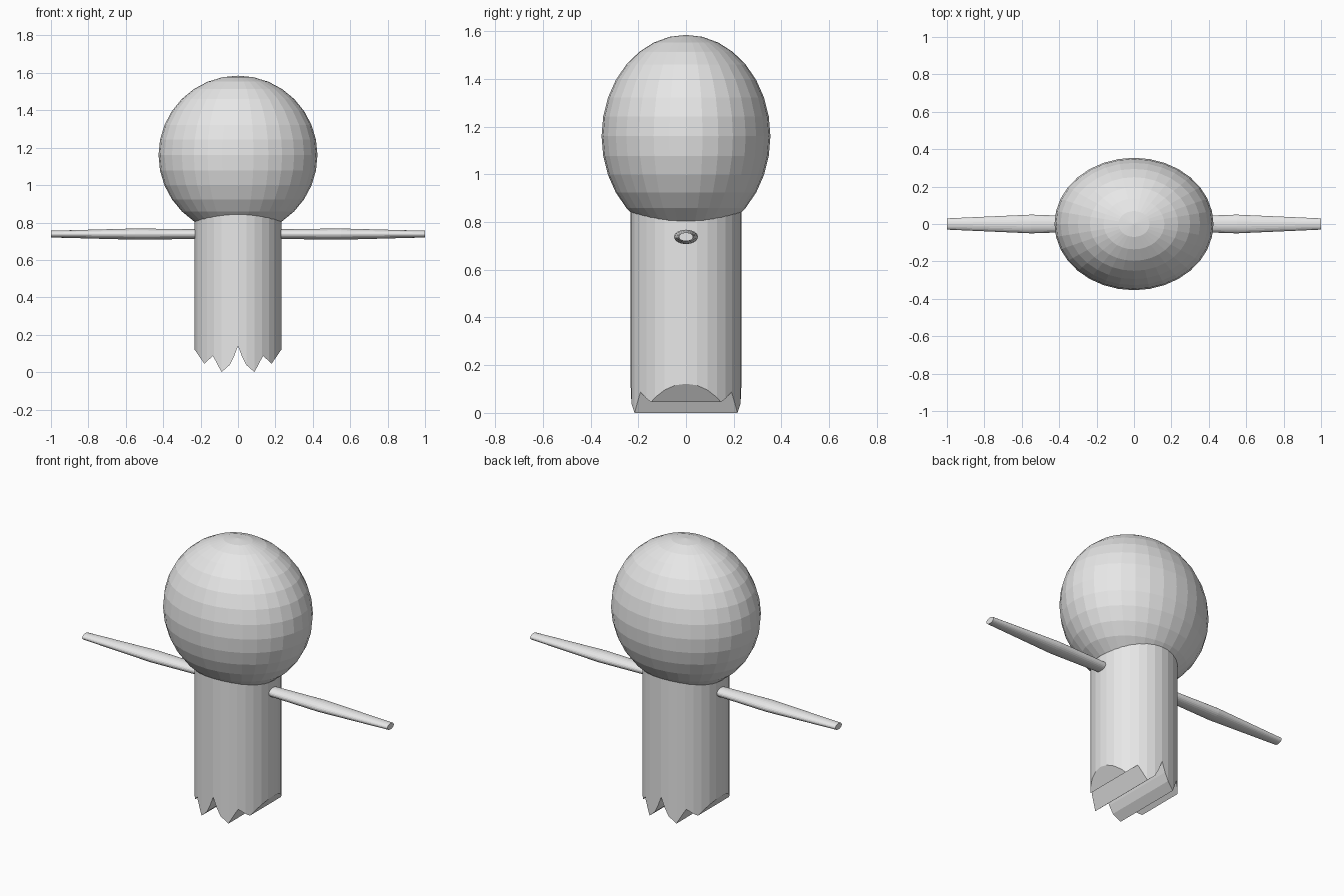
import bpy, bmesh, math
from mathutils import Matrix

if "Cube" in bpy.data.objects:
    bpy.data.objects.remove(bpy.data.objects["Cube"])

grey = bpy.data.materials.new("plain grey")
grey.diffuse_color = (0.8, 0.8, 0.8, 1)
grey.use_nodes = True
grey.node_tree.nodes["Principled BSDF"].inputs["Base Color"].default_value = grey.diffuse_color


def make(name, bm):
    bmesh.ops.recalc_face_normals(bm, faces=bm.faces)
    mesh = bpy.data.meshes.new(name)
    bm.to_mesh(mesh)
    bm.free()
    mesh.materials.append(grey)
    obj = bpy.data.objects.new(name, mesh)
    bpy.context.collection.objects.link(obj)
    return obj


# Head: faceted ellipsoid
bm = bmesh.new()
bmesh.ops.create_uvsphere(bm, u_segments=32, v_segments=16, radius=1)
bmesh.ops.transform(bm, verts=bm.verts,
                    matrix=Matrix.Translation((0, 0, 1.16)) @ Matrix.Diagonal((0.425, 0.354, 0.425, 1)))
make("head", bm)

# Body: 32-sided column
bm = bmesh.new()
bmesh.ops.create_cone(bm, cap_ends=True, segments=32, radius1=0.233, radius2=0.233, depth=1.0,
                      matrix=Matrix.Translation((0, 0, 0.4)))
body = make("body", bm)

# Zigzag hem: prism running front to back, kept where it meets the column
half = [(0.25, 0.147), (0.18, 0.045), (0.134, 0.087), (0.088, 0.0),
        (0.045, 0.038), (0.022, 0.082)]
profile = [(-x, z) for x, z in half] + [(0, 0.14)] + half[::-1]
profile += [(0.25, 1.0), (-0.25, 1.0)]
bm = bmesh.new()
front = bm.faces.new([bm.verts.new((x, -0.3, z)) for x, z in profile])
out = bmesh.ops.extrude_face_region(bm, geom=[front], use_keep_orig=True)
moved = [v for v in out["geom"] if isinstance(v, bmesh.types.BMVert)]
bmesh.ops.translate(bm, verts=moved, vec=(0, 0.6, 0))
cutter = make("hem_cutter", bm)
cutter.hide_render = True

mod = body.modifiers.new("hem", 'BOOLEAN')
mod.operation = 'INTERSECT'
mod.solver = 'EXACT'
mod.object = cutter
bpy.context.view_layer.objects.active = body
bpy.ops.object.modifier_apply(modifier=mod.name)
bpy.data.objects.remove(cutter)

# Arms: flattened tapering rods, stations are (x, half depth, half height)
stations = [(0.15, 0.037, 0.025), (0.55, 0.05, 0.03), (1.0, 0.03, 0.018)]
SIDES = 24
for side, name in ((1, "right_arm"), (-1, "left_arm")):
    bm = bmesh.new()
    rings = []
    for x, ry, rz in stations:
        rings.append([bm.verts.new((side * x, ry * math.cos(a), 0.738 + rz * math.sin(a)))
                      for a in (2 * math.pi * i / SIDES for i in range(SIDES))])
    for r, s in zip(rings, rings[1:]):
        for i in range(SIDES):
            j = (i + 1) % SIDES
            bm.faces.new((r[i], r[j], s[j], s[i]))
    bm.faces.new(rings[0])
    bm.faces.new(rings[-1])
    make(name, bm)
